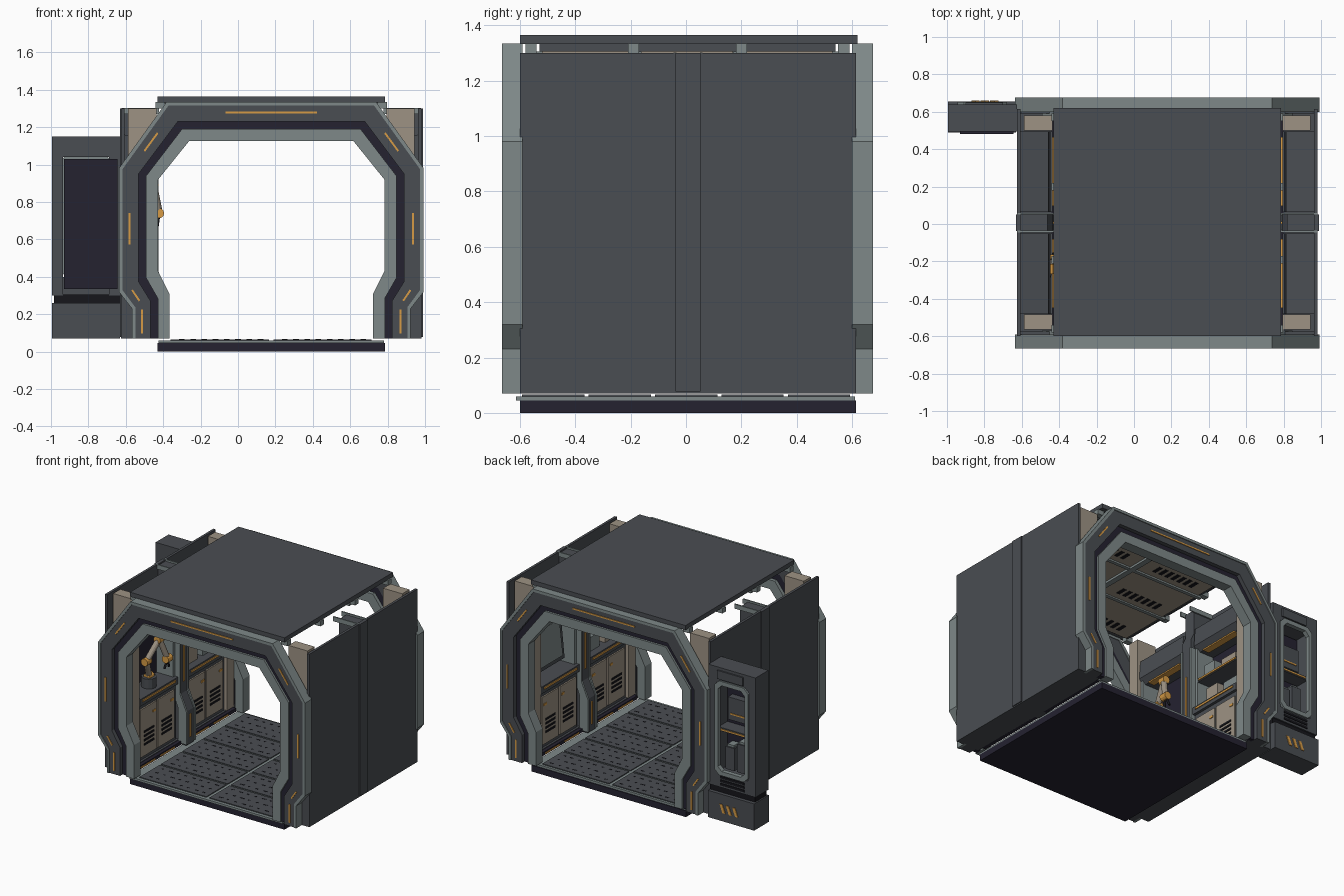
import bpy, bmesh, math
from mathutils import Vector

if "Cube" in bpy.data.objects:
    bpy.data.objects.remove(bpy.data.objects["Cube"])


def material(name, r, g, b):
    m = bpy.data.materials.new(name)
    m.use_nodes = True
    m.diffuse_color = (r, g, b, 1)
    m.node_tree.nodes["Principled BSDF"].inputs["Base Color"].default_value = (r, g, b, 1)
    return m


GREY = material("dark grey", .068, .075, .085)
PALE = material("pale grey", .21, .25, .25)
TAN = material("tan", .34, .29, .23)
NAVY = material("navy", .018, .016, .03)
BLACK = material("black", .008, .008, .011)
ORANGE = material("orange", .68, .33, .06)
XC, YC = .178, .005     # middle of the room


def finish(name, bm, mat):
    bmesh.ops.recalc_face_normals(bm, faces=bm.faces)
    me = bpy.data.meshes.new(name)
    bm.to_mesh(me)
    bm.free()
    me.materials.append(mat)
    ob = bpy.data.objects.new(name, me)
    bpy.context.collection.objects.link(ob)
    return ob


def boxes(name, mat, *bounds):
    bm = bmesh.new()
    for x0, x1, y0, y1, z0, z1 in bounds:
        for v in bmesh.ops.create_cube(bm, size=1)["verts"]:
            v.co = (x1 if v.co.x > 0 else x0, y1 if v.co.y > 0 else y0, z1 if v.co.z > 0 else z0)
    return finish(name, bm, mat)


def prism(name, mat, pts, y0, y1):
    bm = bmesh.new()
    face = bm.faces.new([bm.verts.new((x, y0, z)) for x, z in pts])
    moved = bmesh.ops.extrude_face_region(bm, geom=[face])["geom"]
    for v in moved:
        if isinstance(v, bmesh.types.BMVert):
            v.co.y = y1
    return finish(name, bm, mat)


def rods(name, mat, radius, *ends):
    bm = bmesh.new()
    for a, b in ends:
        a, b = Vector(a), Vector(b)
        new = bmesh.ops.create_cone(bm, cap_ends=True, segments=12, radius1=radius,
                                    radius2=radius, depth=(b - a).length)["verts"]
        turn = Vector((0, 0, 1)).rotation_difference(b - a)
        for v in new:
            v.co = turn @ v.co + (a + b) / 2
    return finish(name, bm, mat)


# Portal outline: half width and height, outer edge and opening
OUTER = [(.745, .07), (.745, .23), (.815, .32), (.815, .98), (.56, 1.335)]
INNER = [(.545, .07), (.545, .31), (.605, .43), (.605, .92), (.44, 1.125)]


def outline(t):
    half = [Vector(a).lerp(Vector(b), t) for a, b in zip(OUTER, INNER)]
    return [(XC - p.x, p.y) for p in half] + [(XC + p.x, p.y) for p in reversed(half)]


BANDS = [("trim", PALE, 0, .09, .595, .67), ("face", GREY, .09, .5, .6, .664),
         ("groove", NAVY, .5, .69, .6, .635), ("lining", PALE, .69, 1, .575, .65)]
LIT = [.13, .07, .17, .12, .49, .12, .17, .07, .13]
for end, f in (("front", -1), ("back", 1)):
    for part, mat, t0, t1, d0, d1 in BANDS:
        prism(f"{end}_portal_{part}", mat, outline(t0) + outline(t1)[::-1], YC + f * d0, YC + f * d1)
    # light strip in the middle of each portal segment
    path = [Vector(p) for p in outline(.27)]
    for i, length in enumerate(LIT):
        a, b = path[i], path[i + 1]
        mid, along = (a + b) / 2, (b - a).normalized()
        side = Vector((-along.y, along.x)) * .005
        along *= length / 2
        prism(f"{end}_portal_light_{i}", ORANGE,
              [mid - along - side, mid + along - side, mid + along + side, mid - along + side],
              YC + f * .662, YC + f * .669)

# Floor: base, pale deck and perforated tiles
boxes("floor_base", NAVY, (-.43, .786, -.6, .615, 0, .045))
boxes("floor_deck", PALE, (-.425, .781, -.615, .61, .045, .06))
tiles, holes = [], []
for row in range(5):
    y = -.592 + row * .24
    for x in (-.36, .19):
        tiles.append((x, x + .525, y, y + .225, .055, .066))
        for i in range(8):
            for j in range(3):
                hx, hy = x + .045 + i * .06, y + .04 + j * .07
                holes.append((hx, hx + (.018 if (i + j) % 3 else .03), hy, hy + .01, .06, .067))
boxes("floor_tiles", GREY, *tiles)
boxes("floor_holes", BLACK, *holes)

# Ceiling: roof slab, tray, lining panels with grilles and beams
boxes("roof_slab", GREY, (-.43, .786, -.6, .62, 1.333, 1.365))
boxes("ceiling_tray", GREY, (-.39, .746, -.53, .54, 1.305, 1.333))
panels, slots = [], []
for x in (-.37, .2):
    for y in (-.52, -.16, .2):
        panels.append((x, x + .525, y, y + .33, 1.298, 1.306))
        for i in range(7):
            sx = x + .1 + i * .05
            slots.append((sx, sx + .025, y + .05, y + .12, 1.294, 1.299))
boxes("ceiling_panels", TAN, *panels)
boxes("ceiling_grilles", BLACK, *slots)
boxes("ceiling_beams", PALE, (.158, .198, -.55, .56, 1.285, 1.306),
      *[(-.4, .756, y, y + .025, 1.288, 1.306) for y in (-.185, .172)])
boxes("roof_cleats", PALE, *[(x, x + .05, y - .02, y + .02, 1.3, 1.335)
                             for x in (-.44, .746) for y in (-.56, -.19, .2, .57)])


def wall(tag, s):
    def part(name, mat, *bounds):
        fixed = []
        for h0, h1, *rest in bounds:
            lo, hi = sorted((XC + s * h0, XC + s * h1))
            fixed.append((lo, hi, *rest))
        return boxes(f"{tag}_{name}", mat, *fixed)

    def profile(name, mat, pts, y0, y1):
        prism(f"{tag}_{name}", mat, [(XC + s * h, z) for h, z in pts], y0, y1)

    # outer skin, seam strip, sill and corner posts
    part("outer_panel", GREY, (.785, .803, -.6, .615, .07, 1.3))
    part("seam_strip", GREY, (.8, .81, -.038, .052, .078, 1.3))
    part("sill", GREY, (.62, .79, -.6, .615, .07, .1))
    part("corner_posts", TAN, *[(.615, .765, y, y + .08, .1, 1.3) for y in (-.565, .5)])
    part("end_plates", GREY, (.63, .79, -.6, -.575, .07, 1.0), (.63, .79, .59, .615, .07, 1.0))
    # middle rib that follows the portal outline
    rib = [(.79, .07), (.56, .07), (.56, .31), (.612, .42), (.612, 1.06), (.64, 1.12), (.64, 1.29), (.79, 1.29)]
    profile("rib", GREY, rib, -.035, .05)
    edge = [(.62, .08), (.552, .08), (.552, .31), (.604, .43), (.604, 1.0), (.66, 1.0), (.66, .43), (.62, .33)]
    for y in (-.045, .045):
        profile("rib_edge", PALE, edge, y, y + .015)
    part("rib_lights", ORANGE, (.606, .613, 0, .014, .5, .8), (.554, .561, 0, .014, .12, .28))
    part("rib_bracket", PALE, (.6, .8, -.045, -.035, 1.27, 1.302), (.6, .8, .05, .06, 1.27, 1.302))
    # kick strip along the floor
    part("kick_strip", NAVY, (.595, .625, -.56, .575, .07, .095))
    part("kick_lights", ORANGE, *[(.59, .597, y, y + .16, .078, .086) for y in (-.5, -.28, .1, .32)])

    for bay, y0 in (("front", -.48), ("rear", .065)):
        y1 = y0 + .43
        # cabinets with doors and vents
        part(f"{bay}_cabinet", GREY, (.635, .785, y0, y1, .1, .5))
        doors, vents = [], []
        for k in range(2):
            d = y0 + .02 + k * .2
            doors.append((.625, .637, d, d + .185, .125, .465))
            vents += [(.62, .626, d + .04, d + .15, z, z + .014) for z in (.2, .23, .26, .29)]
        part(f"{bay}_doors", TAN, *doors)
        part(f"{bay}_vents", BLACK, *vents)
        part(f"{bay}_handles", ORANGE, *[(.62, .626, y0 + .16 + k * .2, y0 + .19 + k * .2, .4, .415)
                                         for k in range(2)])
        # niche above the counter
        part(f"{bay}_counter", GREY, (.615, .785, y0, y1, .5, .55))
        part(f"{bay}_counter_edge", ORANGE, (.609, .616, y0 + .03, y1 - .03, .525, .539))
        part(f"{bay}_niche_back", NAVY, (.77, .787, y0, y1, .55, 1.0))
        part(f"{bay}_niche_sides", PALE, (.64, .785, y0, y0 + .02, .55, 1.0),
             (.64, .785, y1 - .02, y1, .55, 1.0))
        hood = [(.785, .97), (.66, .97), (.625, 1.01), (.635, 1.14), (.785, 1.16)]
        profile(f"{bay}_hood", GREY, hood, y0, y1)
        part(f"{bay}_hood_light", ORANGE, (.65, .7, y0 + .06, y1 - .06, .962, .971))

        if s < 0 and bay == "front":
            # jointed arm standing on the counter
            y, x = -.27, XC - .69
            joints = [(x, y, .62), (x + .03, y - .07, .76), (x + .06, y + .03, .89), (x + .09, y + .08, .74)]
            rods("arm_links", TAN, .02, *zip(joints, joints[1:]))
            rods("arm_joints", ORANGE, .027, *[((px, py - .026, pz), (px, py + .026, pz)) for px, py, pz in joints])
            rods("arm_base", GREY, .05, ((x, y, .55), (x, y, .62)))
            rods("arm_gripper", BLACK, .008, *[(joints[3], (x + .08, y + g, .67)) for g in (.06, .11)])
        elif s > 0 and bay == "rear":
            # tilted display
            profile("display_body", GREY, [(.77, .6), (.69, .6), (.72, .9), (.77, .9)], y0 + .06, y1 - .06)
            profile("display_glass", PALE, [(.688, .63), (.682, .63), (.71, .88), (.716, .88)], y0 + .09, y1 - .09)
        else:
            # shelf with stored boxes
            part(f"{bay}_shelf", GREY, (.64, .785, y0, y1, .74, .765))
            part(f"{bay}_shelf_edge", ORANGE, (.633, .641, y0 + .03, y1 - .03, .747, .759))
            part(f"{bay}_crates", PALE, (.67, .76, y0 + .05, y0 + .15, .765, .86),
                 (.67, .76, y0 + .24, y0 + .37, .55, .65))
            part(f"{bay}_packs", TAN, (.67, .76, y0 + .22, y0 + .36, .765, .83),
                 (.67, .76, y0 + .07, y0 + .18, .55, .68))


wall("right_wall", -1)
wall("left_wall", 1)

# Side kiosk: base, posts, head and back shell
prism("kiosk_base", GREY, [(-.995, .07), (-.63, .07), (-.63, .26), (-.995, .26)], .49, .655)
boxes("kiosk_neck", BLACK, (-.985, -.63, .5, .63, .26, .305))
boxes("kiosk_posts", GREY, (-.995, -.935, .495, .64, .3, 1.15), (-.69, -.625, .495, .64, .3, 1.15))
boxes("kiosk_head", GREY, (-.995, -.625, .495, .64, 1.04, 1.15), (-.9, -.7, .64, .65, 1.07, 1.13))
boxes("kiosk_lower_panel", GREY, (-.935, -.69, .52, .64, .3, .4))
boxes("kiosk_back_shell", NAVY, (-.93, -.645, .48, .52, .335, 1.03))
boxes("kiosk_vent", BLACK, *[(-.91, -.72, .638, .645, z, z + .016) for z in (.315, .34, .365)])

# Pale opening surround with cut corners
def cut_rect(x0, x1, z0, z1, c):
    return [(x0 + c, z0), (x1 - c, z0), (x1, z0 + c), (x1, z1 - c),
            (x1 - c, z1), (x0 + c, z1), (x0, z1 - c), (x0, z0 + c)]


big, small = cut_rect(-.945, -.68, .39, 1.06, .035), cut_rect(-.918, -.707, .42, 1.03, .03)
for i in range(8):
    j = (i + 1) % 8
    prism(f"kiosk_surround_{i}", PALE, [big[i], big[j], small[j], small[i]], .62, .652)
boxes("kiosk_screen", GREY, (-.9, -.73, .52, .57, .76, .92))
boxes("kiosk_shelf", GREY, (-.93, -.69, .52, .62, .69, .715))
boxes("kiosk_units", GREY, (-.89, -.82, .52, .6, .42, .62), (-.8, -.73, .52, .6, .42, .58))
boxes("kiosk_unit_caps", PALE, (-.88, -.83, .53, .59, .62, .635), (-.79, -.74, .53, .59, .58, .595))
boxes("kiosk_lights", ORANGE, (-.91, -.71, .619, .625, .697, .707), (-.88, -.75, .568, .575, .8, .81))
for x in (-.87, -.82, -.77):
    prism("kiosk_slash", ORANGE, [(x, .13), (x + .022, .13), (x + .045, .19), (x + .023, .19)], .652, .66)
